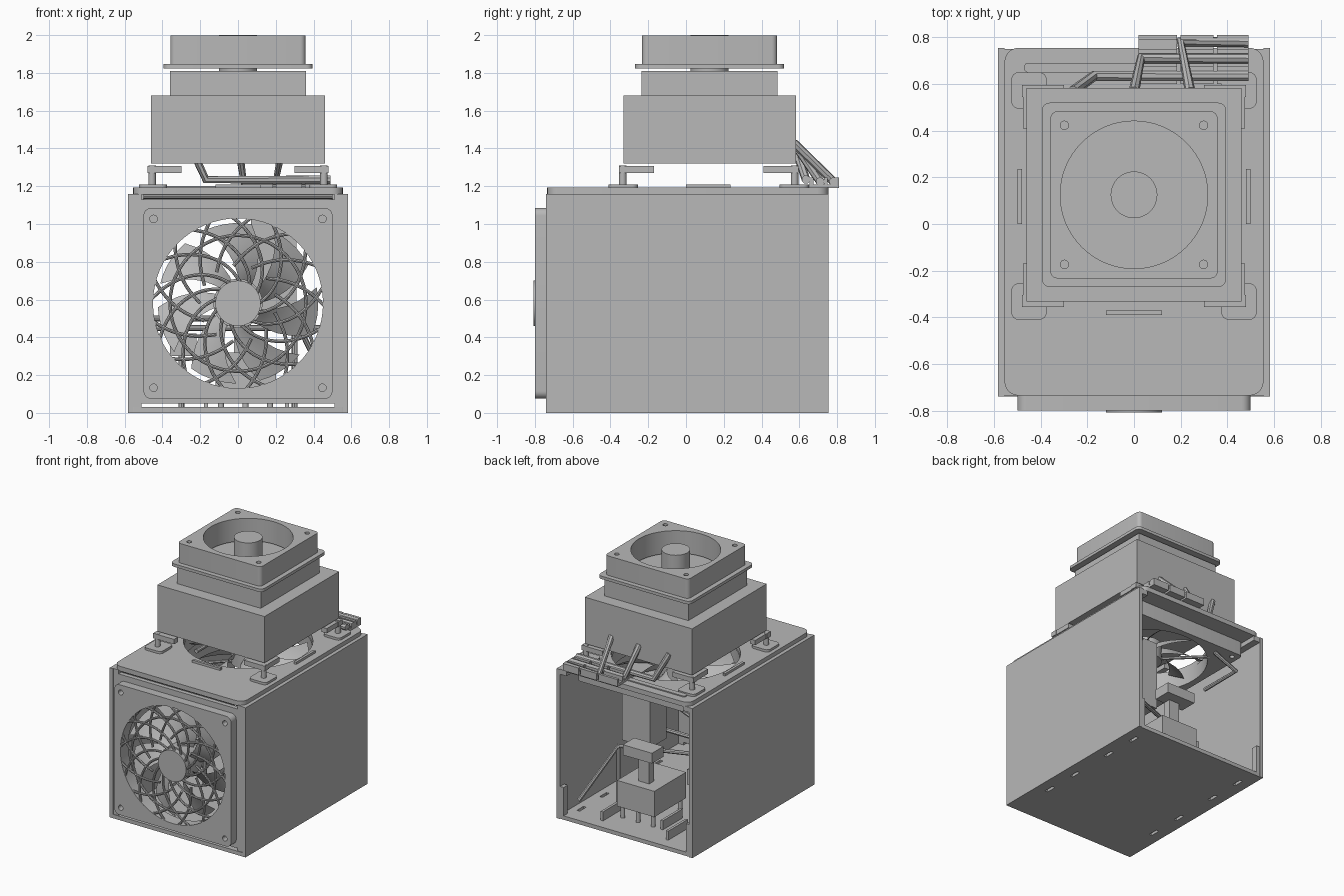
import bpy, bmesh, math
from math import cos, sin, pi, tau, radians
from mathutils import Matrix

if "Cube" in bpy.data.objects:
    bpy.data.objects.remove(bpy.data.objects["Cube"])

grey = bpy.data.materials.new("plain_grey")
grey.use_nodes = True
grey.diffuse_color = (0.48, 0.48, 0.48, 1)
grey.node_tree.nodes["Principled BSDF"].inputs["Base Color"].default_value = (0.48, 0.48, 0.48, 1)

TO_FRONT = Matrix.Rotation(pi / 2, 4, 'X')   # local z becomes the outward front direction


def finish(obj, front=False):
    """Bake to mesh, weld, orient, shade and colour."""
    bpy.ops.object.select_all(action='DESELECT')
    obj.select_set(True)
    bpy.context.view_layer.objects.active = obj
    if obj.type != 'MESH':
        bpy.ops.object.convert(target='MESH')
        obj = bpy.context.view_layer.objects.active
    bm = bmesh.new()
    bm.from_mesh(obj.data)
    bmesh.ops.remove_doubles(bm, verts=bm.verts, dist=1e-5)
    bmesh.ops.recalc_face_normals(bm, faces=bm.faces)
    if front:
        bm.transform(TO_FRONT)
    bm.to_mesh(obj.data)
    bm.free()
    obj.data.materials.clear()
    obj.data.materials.append(grey)
    bpy.ops.object.shade_smooth_by_angle(angle=radians(35))
    return obj


def rounded(x0, x1, y0, y1, r=0.0):
    if r == 0:
        return [(x0, y0), (x1, y0), (x1, y1), (x0, y1)]
    corners = [(x1 - r, y1 - r), (x0 + r, y1 - r), (x0 + r, y0 + r), (x1 - r, y0 + r)]
    return [(cx + r * cos((k + i / 6) * pi / 2), cy + r * sin((k + i / 6) * pi / 2))
            for k, (cx, cy) in enumerate(corners) for i in range(7)]


def circle(cx, cy, r, n=48):
    return [(cx + r * cos(tau * i / n), cy + r * sin(tau * i / n)) for i in range(n)]


def plate(name, loops, z0, z1, front=False):
    """Flat part: outer outline, then hole outlines, with thickness z0..z1."""
    cu = bpy.data.curves.new(name, 'CURVE')
    cu.dimensions, cu.fill_mode, cu.extrude = '2D', 'BOTH', (z1 - z0) / 2
    for loop in loops:
        s = cu.splines.new('POLY')
        s.points.add(len(loop) - 1)
        for p, (x, y) in zip(s.points, loop):
            p.co = (x, y, 0, 1)
        s.use_cyclic_u = True
    obj = bpy.data.objects.new(name, cu)
    bpy.context.collection.objects.link(obj)
    obj = finish(obj)
    obj.data.transform(Matrix.Translation((0, 0, (z0 + z1) / 2)))
    if front:
        obj.data.transform(TO_FRONT)
    return obj


def box(name, x, y, z, r=0.0):
    return plate(name, [rounded(*x, *y, r)], *z)


def rods(name, paths, radius, front=False):
    cu = bpy.data.curves.new(name, 'CURVE')
    cu.dimensions, cu.bevel_depth, cu.bevel_resolution, cu.use_fill_caps = '3D', radius, 2, True
    for path in paths:
        s = cu.splines.new('POLY')
        s.points.add(len(path) - 1)
        for p, co in zip(s.points, path):
            p.co = (*co, 1)
    obj = bpy.data.objects.new(name, cu)
    bpy.context.collection.objects.link(obj)
    return finish(obj, front)


def blades(name, cx, cy, z, count, span, pitch, front=False):
    """Ring of swept, pitched fan blades."""
    bm = bmesh.new()
    for k in range(count):
        grid = []
        for i in range(7):
            r = 0.1 + 0.325 * i / 6
            row = []
            for j in range(6):
                a = tau * k / count + span * j / 5 + 0.5 * i / 6
                row.append(bm.verts.new((cx + r * cos(a), cy + r * sin(a), z + pitch * (j / 5 - 0.5))))
            grid.append(row)
        for i in range(6):
            for j in range(5):
                bm.faces.new((grid[i][j], grid[i + 1][j], grid[i + 1][j + 1], grid[i][j + 1]))
    bmesh.ops.solidify(bm, geom=bm.faces[:], thickness=0.01)
    me = bpy.data.meshes.new(name)
    bm.to_mesh(me)
    bm.free()
    obj = bpy.data.objects.new(name, me)
    bpy.context.collection.objects.link(obj)
    finish(obj, front)


def screws(cx, cy, d, r):
    return [circle(cx + sx * d, cy + sy * d, r, 16) for sx in (-1, 1) for sy in (-1, 1)]


CY = 0.125   # depth centre of the upper stack
FZ = 0.58    # height centre of the front fan

# Case: floor, side walls, lips and top plate
slots = [rounded(s * 0.49 - 0.012, s * 0.49 + 0.012, y, y + 0.08)
         for s in (-1, 1) for y in (-0.4, -0.12, 0.26, 0.54)]
plate("floor", [rounded(-0.58, 0.58, -0.74, 0.75, 0.03)] + slots, 0, 0.03)
for s, side in ((-1, "right"), (1, "left")):
    def span(a, b):
        return tuple(sorted((s * a, s * b)))
    box(side + "_wall", span(0.555, 0.583), (-0.74, 0.755), (0, 1.16))
    box(side + "_front_lip", span(0.51, 0.56), (-0.735, -0.70), (0, 1.16))
    box(side + "_top_rail", span(0.50, 0.56), (-0.70, 0.75), (1.12, 1.16))
    box(side + "_rear_tab", span(0.525, 0.555), (0.70, 0.75), (0.03, 0.25))
    box(side + "_top_bar", span(0.48, 0.50), (0, 0.235), (1.19, 1.21))
    # Mounting feet with posts and angled arms
    for y, d, end in ((-0.335, 1, "front"), (0.575, -1, "rear")):
        pad_y = sorted((y - d * 0.075, y + d * 0.08))
        box(f"{side}_{end}_pad", span(0.375, 0.525), pad_y, (1.19, 1.21), 0.03)
        plate(f"{side}_{end}_post", [circle(s * 0.455, y, 0.02, 20)], 1.21, 1.31)
        box(f"{side}_{end}_arm_across", span(0.30, 0.48), sorted((y - d * 0.02, y + d * 0.03)), (1.27, 1.308))
        box(f"{side}_{end}_arm_along", span(0.43, 0.475), sorted((y - d * 0.02, y + d * 0.165)), (1.27, 1.307))
plate("top_plate", [rounded(-0.555, 0.555, -0.735, 0.755, 0.06), circle(0, CY, 0.455, 64)], 1.155, 1.192)
box("front_top_bar", (-0.12, 0.12), (-0.39, -0.37), (1.19, 1.21))
box("rear_top_strip", (-0.47, 0.47), (0.65, 0.69), (1.19, 1.20), 0.015)

# Circulation fan under the top plate
plate("top_fan_frame", [rounded(-0.5, 0.5, -0.375, 0.625, 0.03), circle(0, CY, 0.45, 64)]
      + screws(0, CY, 0.445, 0.018), 1.04, 1.153)
blades("top_fan_blades", 0, CY, 1.11, 9, 0.32, 0.07)
plate("top_fan_hub", [circle(0, CY, 0.12)], 1.03, 1.17)
rods("top_fan_struts", [[(0.1 * cos(a), CY + 0.1 * sin(a), 1.05), (0.47 * cos(a), CY + 0.47 * sin(a), 1.05)]
                        for a in (pi / 4, 3 * pi / 4, 5 * pi / 4, 7 * pi / 4)], 0.012)

# Front fan: backing panel, frame, blades, swirl guard and cap
plate("front_panel", [rounded(-0.515, 0.515, 0.05, 1.13), circle(0, FZ, 0.452, 64)], 0.70, 0.735, True)
plate("front_fan_frame", [rounded(-0.5, 0.5, 0.075, 1.085, 0.04), circle(0, FZ, 0.45, 64)]
      + screws(0, FZ, 0.447, 0.02), 0.735, 0.80, True)
plate("front_fan_screws", screws(0, FZ, 0.447, 0.02), 0.735, 0.75, True)
blades("front_fan_blades", 0, FZ, 0.70, 7, 0.6, 0.09, True)
plate("front_fan_motor", [circle(0, FZ, 0.13)], 0.62, 0.77, True)
plate("front_fan_cap", [circle(0, FZ, 0.12)], 0.77, 0.808, True)


def swirl(a, sweep, r0, r1):
    return [(r * cos(t), FZ + r * sin(t), 0.79) for i in range(13)
            for r, t in [(r0 + (r1 - r0) * i / 12, a + sweep * (i / 12) ** 0.8)]]


ribs = [swirl(tau * k / 13, 1.15, 0.11, 0.455) for k in range(13)]
ribs += [swirl(tau * (k + 0.5) / 13, -0.75, 0.2, 0.455) for k in range(13)]
ribs.append([(0.36 * cos(t), FZ + 0.36 * sin(t), 0.79) for t in [tau * i / 48 for i in range(49)]])
rods("front_fan_guard", ribs, 0.009, True)
rods("front_top_wire", [[(-0.5, -0.70, 1.145), (0.5, -0.70, 1.145)]], 0.012)

# Cooler stack above the case
box("cooler_block", (-0.46, 0.46), (-0.332, 0.582), (1.32, 1.68))
box("cooler_duct", (-0.36, 0.36), (-0.235, 0.485), (1.68, 1.81))
bore = circle(0, CY, 0.316, 64)
plate("exhaust_flange", [rounded(-0.395, 0.395, -0.27, 0.52, 0.035), bore], 1.823, 1.846)
plate("exhaust_fan_frame", [rounded(-0.358, 0.358, -0.233, 0.483, 0.03), bore]
      + screws(0, CY, 0.298, 0.018), 1.846, 1.997)
plate("exhaust_screws", screws(0, CY, 0.298, 0.018), 1.846, 1.96)
plate("exhaust_hub", [circle(0, CY, 0.1)], 1.81, 2.0)

# Pipes from the cooler to the rear clamps
rods("cooler_pipes", [
    [(-0.26, 0.57, 1.43), (-0.17, 0.635, 1.235), (0.49, 0.635, 1.235)],
    [(0, 0.57, 1.43), (0.03, 0.71, 1.225), (0.49, 0.71, 1.225)],
    [(0.24, 0.57, 1.43), (0.2, 0.78, 1.225), (0.49, 0.78, 1.225)]], 0.023)
for i, (a, b) in enumerate(((0.02, 0.185), (0.2, 0.34), (0.355, 0.49))):
    box(f"clamp_base_{i}", (a, b), (0.60, 0.81), (1.19, 1.21))
    for j, y in enumerate((0.665, 0.74, 0.80)):
        box(f"clamp_wall_{i}_{j}", (a, b), (y - 0.01, y + 0.01), (1.2, 1.245))

# Inner equipment on the floor
box("power_box", (-0.12, 0.2), (0.17, 0.56), (0.12, 0.32))
plate("power_box_legs", [circle(x, y, 0.016, 16) for x in (-0.09, 0.04, 0.17) for y in (0.2, 0.53)], 0.03, 0.12)
for i, (x, y) in enumerate(((0.26, 0.42), (-0.17, 0.3), (-0.3, 0.42))):
    box(f"floor_rail_{i}", (x - 0.01, x + 0.01), (y, y + 0.24), (0.03, 0.1))
box("inner_column", (0.07, 0.31), (0.14, 0.34), (0.52, 1.06))
box("inner_shelf", (-0.1, 0.15), (0.42, 0.56), (0.53, 0.61))
box("shelf_stem", (-0.02, 0.07), (0.42, 0.48), (0.32, 0.53))
box("side_module", (-0.36, -0.22), (-0.1, 0.3), (0.3, 0.42))
rods("inner_braces", [
    [(0.5, 0.6, 0.1), (0.3, 0.4, 0.5), (-0.5, 0.1, 0.5)],
    [(0.3, 0.4, 0.5), (0.3, 0.4, 0.03)],
    [(-0.3, 0.02, 0.3), (-0.3, 0.02, 0.03)],
    [(0.55, -0.1, 0.45), (-0.55, -0.1, 0.45)],
    [(-0.3, 0.55, 1.03), (-0.5, 0.55, 0.95), (-0.5, 0.2, 0.95)]], 0.016)
